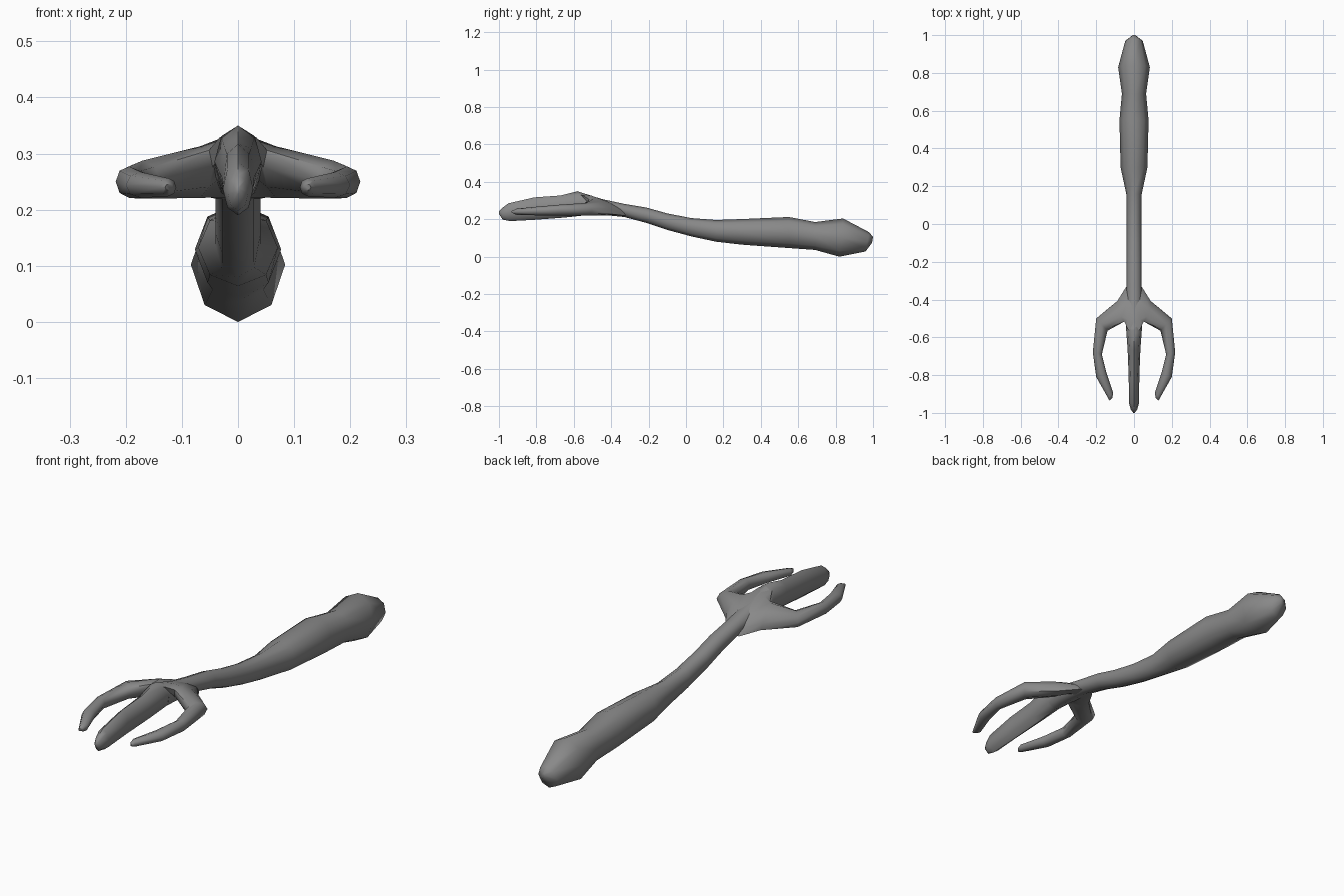
import bpy, bmesh, math
from mathutils import Vector

SIDES = 8

# Dark grey finish
dark = bpy.data.materials.new("dark_grey")
dark.diffuse_color = (0.25, 0.25, 0.25, 1)


def loft(name, sections, mirror=False):
    """Skin octagonal rings given as (centre, half-width vector, half-height vector)."""
    bm = bmesh.new()
    rings = []
    for c, u, v in sections:
        ring = []
        for i in range(SIDES):
            a = 2 * math.pi * i / SIDES
            ring.append(bm.verts.new(c + u * math.cos(a) + v * math.sin(a)))
        rings.append(ring)
    for r, s in zip(rings, rings[1:]):
        for i in range(SIDES):
            j = (i + 1) % SIDES
            bm.faces.new((r[i], r[j], s[j], s[i]))
    bm.faces.new(rings[0])
    bm.faces.new(rings[-1])
    bmesh.ops.recalc_face_normals(bm, faces=bm.faces)
    mesh = bpy.data.meshes.new(name)
    bm.to_mesh(mesh)
    bm.free()
    mesh.materials.append(dark)
    ob = bpy.data.objects.new(name, mesh)
    bpy.context.collection.objects.link(ob)
    if mirror:
        m = ob.modifiers.new("Mirror", 'MIRROR')
        m.use_mirror_merge = False
    bpy.ops.object.select_all(action='DESELECT')
    ob.select_set(True)
    bpy.context.view_layer.objects.active = ob
    bpy.ops.object.shade_smooth_by_angle(angle=math.radians(60))
    return ob


def spine(y_top, z_top, y_bot, z_bot, half_w):
    """Section of the central body, from its top and bottom points."""
    t, b = Vector((0, y_top, z_top)), Vector((0, y_bot, z_bot))
    return (t + b) / 2, Vector((half_w, 0, 0)), (t - b) / 2


def prong(outer, inner, half_h, lean=0):
    """Section of a side prong, from its outer and inner edges; lean tips its top forward."""
    o, i = Vector(outer), Vector(inner)
    return (o + i) / 2, (o - i) / 2, Vector((0, -lean, half_h))


# Grip with swollen pommel, running into the thin neck
loft("handle", [spine(*s) for s in [
    (1.00, 0.105, 0.995, 0.075, 0.010),
    (0.98, 0.130, 0.96, 0.028, 0.046),
    (0.84, 0.204, 0.82, 0.000, 0.084),
    (0.69, 0.185, 0.69, 0.036, 0.064),
    (0.55, 0.212, 0.55, 0.046, 0.077),
    (0.30, 0.201, 0.30, 0.064, 0.071),
    (0.16, 0.196, 0.16, 0.080, 0.041),
    (0.03, 0.206, 0.03, 0.108, 0.040),
    (-0.10, 0.231, -0.10, 0.143, 0.040),
    (-0.21, 0.262, -0.21, 0.180, 0.040),
    (-0.33, 0.282, -0.33, 0.212, 0.040),
    (-0.45, 0.308, -0.47, 0.226, 0.044),
    (-0.56, 0.343, -0.53, 0.222, 0.042),
]])

# Middle prong
loft("middle_prong", [spine(*s) for s in [
    (-0.45, 0.304, -0.46, 0.230, 0.040),
    (-0.58, 0.350, -0.53, 0.222, 0.042),
    (-0.67, 0.327, -0.65, 0.209, 0.034),
    (-0.81, 0.317, -0.81, 0.197, 0.028),
    (-0.95, 0.285, -0.94, 0.190, 0.027),
    (-0.98, 0.262, -0.98, 0.198, 0.018),
    (-1.00, 0.242, -1.00, 0.228, 0.004),
]])

# Curved side prongs spreading from the hub
loft("side_prongs", [prong(*s) for s in [
    ((0.0, -0.33, 0.248), (0.0, -0.57, 0.305), 0.054, 0.075),
    ((0.036, -0.34, 0.248), (0.032, -0.54, 0.300), 0.052, 0.065),
    ((0.090, -0.41, 0.258), (0.045, -0.51, 0.276), 0.046, 0.03),
    ((0.200, -0.50, 0.255), (0.140, -0.565, 0.252), 0.034),
    ((0.218, -0.68, 0.250), (0.170, -0.69, 0.248), 0.028),
    ((0.200, -0.81, 0.244), (0.145, -0.79, 0.244), 0.023),
    ((0.138, -0.92, 0.240), (0.110, -0.895, 0.240), 0.016),
    ((0.130, -0.935, 0.240), (0.115, -0.92, 0.240), 0.006),
]], mirror=True)
